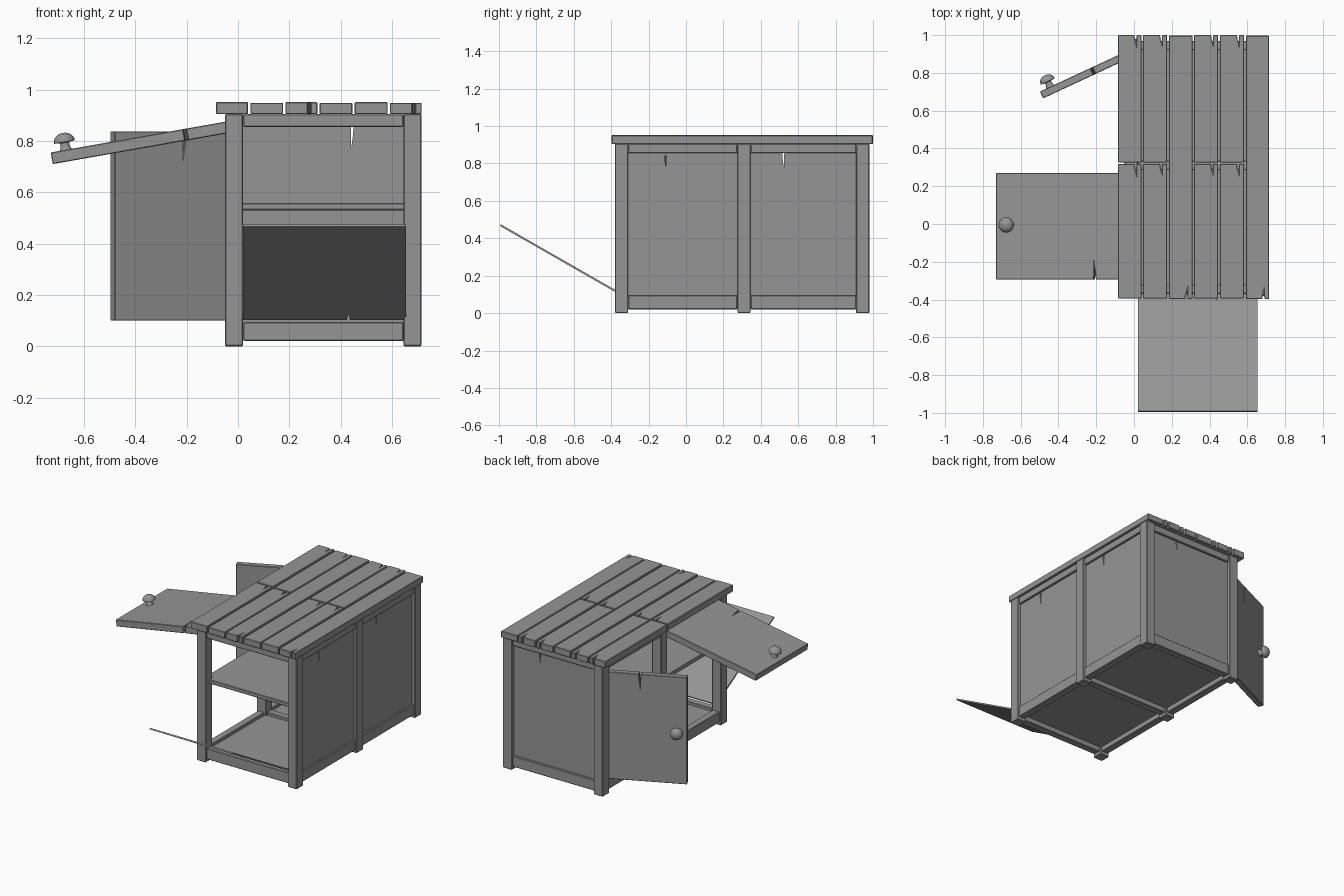
import bpy, bmesh, math
from mathutils import Matrix, Vector

if "Cube" in bpy.data.objects:
    bpy.data.objects.remove(bpy.data.objects["Cube"], do_unlink=True)

GREY = (0.30, 0.30, 0.30, 1)
wood = bpy.data.materials.new("plain grey")
wood.use_nodes = True
wood.diffuse_color = GREY
wood.node_tree.nodes["Principled BSDF"].inputs["Base Color"].default_value = GREY


def finish(name, bm, bevel=0.0):
    bmesh.ops.recalc_face_normals(bm, faces=bm.faces)
    mesh = bpy.data.meshes.new(name)
    bm.to_mesh(mesh)
    bm.free()
    mesh.materials.append(wood)
    ob = bpy.data.objects.new(name, mesh)
    bpy.context.collection.objects.link(ob)
    if bevel:
        mod = ob.modifiers.new("worn edges", 'BEVEL')
        mod.width = bevel
        mod.segments = 1
    return ob


def box(name, x0, x1, y0, y1, z0, z1):
    bm = bmesh.new()
    size = Vector((x1 - x0, y1 - y0, z1 - z0))
    mid = Vector((x0 + x1, y0 + y1, z0 + z1)) / 2
    bmesh.ops.create_cube(bm, size=1, matrix=Matrix.Translation(mid) @ Matrix.Diagonal(size).to_4x4())
    return finish(name, bm, 0.004)


def crack(u, edge, depth):
    """Jagged split running into a board from one edge."""
    h = 0.006
    return [(u - h, edge), (u - h * 0.4, edge + depth * 0.5), (u + h * 0.6, edge + depth),
            (u + h * 0.6, edge + depth * 0.45), (u + h, edge)]


def frame(origin, u, v):
    u, v = Vector(u).normalized(), Vector(v).normalized()
    m = Matrix((u, v, u.cross(v))).transposed().to_4x4()
    m.translation = origin
    return m


def board(name, place, w, l, t, low=(), high=(), depth=0.07, bevel=0.0):
    """Flat board w by l by t, with cracks at low and high ends."""
    pts = [(0, 0)]
    for u in sorted(low):
        pts += crack(u, 0, depth)
    pts += [(w, 0), (w, l)]
    for u in sorted(high, reverse=True):
        pts += reversed(crack(u, l, -depth))
    pts.append((0, l))
    bm = bmesh.new()
    face = bm.faces.new([bm.verts.new(place @ Vector((x, y, 0))) for x, y in pts])
    out = bmesh.ops.extrude_face_region(bm, geom=[face])
    moved = [g for g in out["geom"] if isinstance(g, bmesh.types.BMVert)]
    bmesh.ops.translate(bm, verts=moved, vec=place.to_3x3() @ Vector((0, 0, t)))
    return finish(name, bm, bevel)


def knob(name, place):
    """Mushroom knob turned from a profile, standing on a door."""
    profile = [(0.024, 0), (0.018, 0.012), (0.018, 0.028), (0.041, 0.031)]
    profile += [(0.041 * math.cos(a), 0.033 + 0.034 * math.sin(a))
                for a in (math.pi / 2 * i / 6 for i in range(1, 6))]
    profile.append((0, 0.067))
    bm = bmesh.new()
    vs = [bm.verts.new((r, 0, z)) for r, z in profile]
    es = [bm.edges.new(p) for p in zip(vs, vs[1:])]
    bmesh.ops.spin(bm, geom=vs + es, axis=(0, 0, 1), cent=(0, 0, 0),
                   angle=math.tau, steps=24)
    bmesh.ops.remove_doubles(bm, verts=bm.verts, dist=0.0005)
    bm.transform(place)
    ob = finish(name, bm)
    bpy.ops.object.select_all(action='DESELECT')
    ob.select_set(True)
    bpy.context.view_layer.objects.active = ob
    bpy.ops.object.shade_smooth_by_angle(angle=math.radians(40))


# Frame: six posts with rails between them
P = 0.07
XS, YS = (-0.05, 0.645), (-0.38, 0.275, 0.91)
RAILS = {"bottom": (0.02, 0.095), "top": (0.855, 0.905)}
for side, x in zip(("right", "left"), XS):
    for pos, y in zip(("front", "middle", "back"), YS):
        box(f"{side}_{pos}_post", x, x + P, y, y + P, 0, 0.906)
    for lev, (z0, z1) in RAILS.items():
        for pos, y0, y1 in (("front", YS[0], YS[1]), ("back", YS[1], YS[2])):
            box(f"{side}_{pos}_{lev}_rail", x + 0.01, x + 0.06, y0 + P, y1, z0, z1)
for pos, y in zip(("front", "middle", "back"), YS):
    for lev, (z0, z1) in RAILS.items():
        box(f"{pos}_{lev}_cross_rail", XS[0] + P, XS[1], y + 0.01, y + 0.06, z0, z1)

# Floor and shelf
box("floor", -0.02, 0.68, -0.35, 0.95, 0.055, 0.075)
box("shelf", -0.03, 0.69, -0.34, 0.95, 0.53, 0.558)

# Recessed wall panels, cracked at their top edges
for pos, y, l, c in (("front", -0.32, 0.605, 0.21), ("back", 0.335, 0.585, 0.185)):
    board(f"left_{pos}_panel", frame((0.672, y, 0.09), (0, 1, 0), (0, 0, 1)),
          l, 0.772, 0.02, high=[c], depth=0.09)
board("back_panel", frame((0.655, 0.937, 0.09), (-1, 0, 0), (0, 0, 1)),
      0.645, 0.772, 0.02, high=[0.21], depth=0.09)

# Top planks: some run full length, others are two pieces
EDGES = (-0.085, 0.048, 0.185, 0.318, 0.455, 0.592, 0.725)
SPLIT = 0.322
for i, (x0, x1) in enumerate(zip(EDGES, EDGES[1:])):
    w = x1 - x0 - 0.009
    top = 0.044 if i % 2 else 0.047
    c = [w * 0.75]

    def plank(name, y0, y1, low, high):
        board(name, frame((x0, y0, 0.905), (1, 0, 0), (0, 1, 0)),
              w, y1 - y0, top, low, high, 0.045, 0.004)
    if i in (2, 5):
        plank(f"long_plank_{i}", -0.397, 0.997, c, [])
    else:
        plank(f"front_plank_{i}", -0.394, SPLIT - 0.004, [], c)
        plank(f"back_plank_{i}", SPLIT + 0.004, 1.0, [], c)

# Side flap, raised and hinged at its top
tilt = math.radians(10)
out = Vector((-math.cos(tilt), 0, -math.sin(tilt)))
tip = Vector((-0.722, -0.295, 0.71))
flap = frame(tip - out * 0.71, out, (0, -1, 0))
flap.translation.y = 0.27
board("side_flap", flap, 0.71, 0.565, 0.046, high=[0.18], depth=0.075, bevel=0.003)
knob("side_flap_knob", flap @ Matrix.Translation((0.65, 0.275, 0.046)))

# Side door, swung open on the back post
swing = math.radians(25)
out = Vector((-math.cos(swing), -math.sin(swing), 0))
door = frame(Vector((-0.481, 0.665, 0.1)) - out * 0.5, out, (0, 0, 1))
# the board grows from its inner face towards the back
door = door @ Matrix.Translation((0, 0, 0)) if door.col[2][1] > 0 else door @ Matrix.Diagonal((1, 1, -1, 1))
board("side_door", door, 0.5, 0.738, 0.04, high=[0.2], depth=0.085, bevel=0.003)
knob("side_door_knob", door @ Matrix.Translation((0.44, 0.36, 0.04)))

# Front flap, thin and dropped forward
lean = math.radians(29.8)
up = Vector((0, -math.cos(lean), math.sin(lean)))
front = frame(Vector((0.02, -0.995, 0.466)) - up * 0.73, (1, 0, 0), up)
front = front if front.col[2][2] > 0 else front @ Matrix.Diagonal((1, 1, -1, 1))
board("front_flap", front, 0.635, 0.73, 0.01, low=[0.41], depth=0.06)
